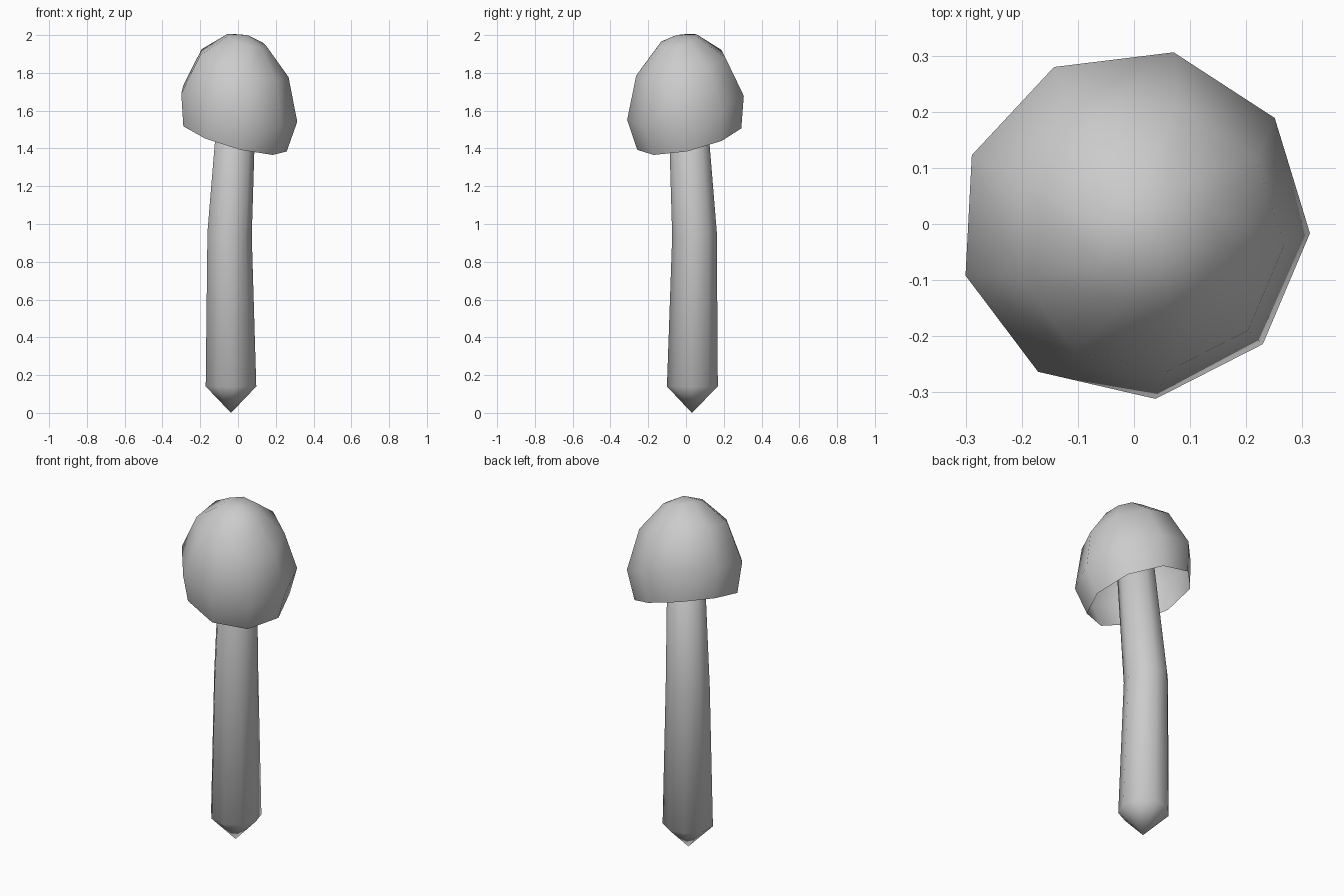
import bpy, bmesh
from math import cos, sin, radians

SIDES = 9
PHASE = radians(77)

cube = bpy.data.objects.get("Cube")
if cube:
    bpy.data.objects.remove(cube, do_unlink=True)

grey = bpy.data.materials.new("light_grey")
grey.use_nodes = True
color = (0.6, 0.6, 0.6, 1)
grey.diffuse_color = color
grey.node_tree.nodes["Principled BSDF"].inputs["Base Color"].default_value = color


def loft(name, rings, first_tip=None, last_tip=None):
    """Skin rings given as (centre, radius, (x slope, y slope)), with optional pointed ends."""
    bm = bmesh.new()
    loops = []
    for (cx, cy, cz), r, (sx, sy) in rings:
        loop = []
        for i in range(SIDES):
            a = PHASE + radians(360 / SIDES) * i
            x, y = r * cos(a), r * sin(a)
            loop.append(bm.verts.new((cx + x, cy + y, cz + sx * x + sy * y)))
        loops.append(loop)
    for low, high in zip(loops, loops[1:]):
        for i in range(SIDES):
            j = (i + 1) % SIDES
            bm.faces.new((low[i], low[j], high[j], high[i]))
    for tip, loop in ((first_tip, loops[0]), (last_tip, loops[-1])):
        if tip:
            point = bm.verts.new(tip)
            for i in range(SIDES):
                j = (i + 1) % SIDES
                pair = (loop[i], loop[j]) if tip is last_tip else (loop[j], loop[i])
                bm.faces.new((*pair, point))
    for face in bm.faces:
        face.smooth = True
    mesh = bpy.data.meshes.new(name)
    bm.to_mesh(mesh)
    bm.free()
    mesh.materials.append(grey)
    obj = bpy.data.objects.new(name, mesh)
    bpy.context.collection.objects.link(obj)
    return obj


# Bent, tapering stem with a pointed foot, running up into the cap
loft("stem", [
    ((-0.04, 0.035, 0.14), 0.137, (0, 0)),
    ((-0.047, 0.046, 0.95), 0.12, (-0.1, 0.1)),
    ((-0.005, 0.005, 1.68), 0.1, (-0.2, 0.2)),
], first_tip=(-0.037, 0.031, 0), last_tip=(0, 0, 1.76))

# Hollow cap, leaning to the front left
TILT = (-0.27, 0.22)
PROFILE = [(-0.167, 0.28), (0, 0.314), (0.215, 0.24), (0.34, 0.108)]
loft("cap", [((0.13 * h, -0.12 * h, 1.63 + h), r, TILT) for h, r in PROFILE],
     last_tip=(0.05, -0.05, 2.0))
